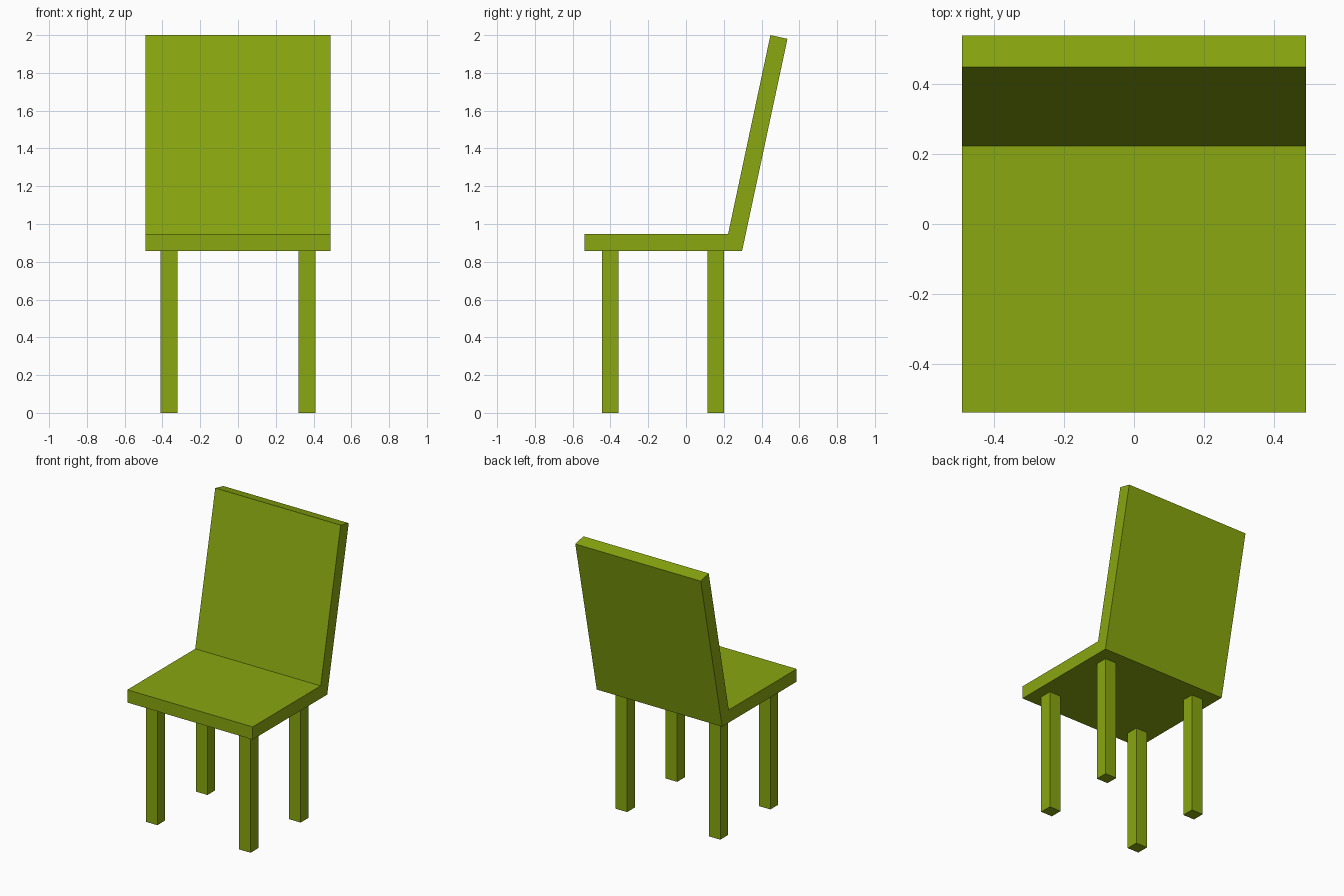
import bpy, bmesh

if "Cube" in bpy.data.objects:
    bpy.data.objects.remove(bpy.data.objects["Cube"])

olive = bpy.data.materials.new("olive green")
olive.diffuse_color = (0.25, 0.385, 0.005, 1)
olive.use_nodes = True
olive.node_tree.nodes["Principled BSDF"].inputs["Base Color"].default_value = olive.diffuse_color


def extrude_profile(name, profile, x0, x1):
    """Extrude a side profile of (y, z) points from x0 to x1."""
    bm = bmesh.new()
    face = bm.faces.new([bm.verts.new((x0, y, z)) for y, z in profile])
    ext = bmesh.ops.extrude_face_region(bm, geom=[face], use_keep_orig=True)
    verts = [g for g in ext["geom"] if isinstance(g, bmesh.types.BMVert)]
    bmesh.ops.translate(bm, verts=verts, vec=(x1 - x0, 0, 0))
    bmesh.ops.recalc_face_normals(bm, faces=bm.faces)
    mesh = bpy.data.meshes.new(name)
    bm.to_mesh(mesh)
    bm.free()
    mesh.materials.append(olive)
    obj = bpy.data.objects.new(name, mesh)
    bpy.context.collection.objects.link(obj)
    return obj


# Seat and leaning backrest, one continuous bent slab
extrude_profile("seat_and_backrest", [
    (-0.537, 0.858), (0.297, 0.858), (0.537, 1.98),
    (0.447, 2.0), (0.223, 0.948), (-0.537, 0.948)], -0.491, 0.491)

# Four square legs
for row, y0, y1 in (("front", -0.445, -0.358), ("back", 0.115, 0.202)):
    for side, x0 in (("left", -0.41), ("right", 0.32)):
        extrude_profile(f"{row}_{side}_leg",
                        [(y0, 0), (y1, 0), (y1, 0.858), (y0, 0.858)],
                        x0, x0 + 0.09)
